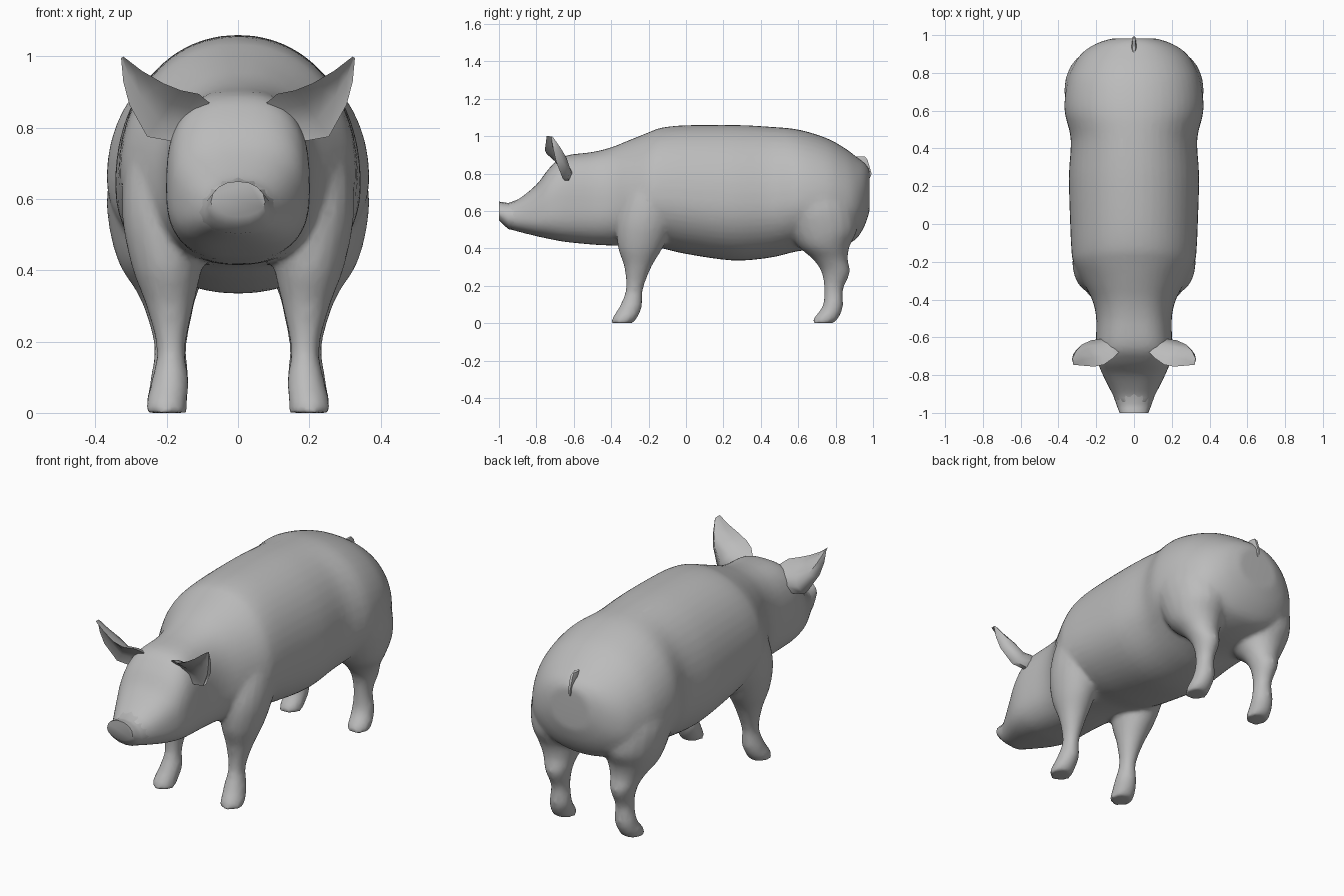
import bpy
import bmesh
import math
from mathutils import Vector

cube = bpy.data.objects.get("Cube")
if cube:
    bpy.data.objects.remove(cube, do_unlink=True)

# One plain skin colour
skin = bpy.data.materials.new("grey_skin")
skin.use_nodes = True
grey = (0.5, 0.5, 0.5, 1.0)
skin.diffuse_color = grey
skin.node_tree.nodes["Principled BSDF"].inputs["Base Color"].default_value = grey


def loft(bm, rings):
    """Skin a closed tube through rings of equal point count."""
    loops = [[bm.verts.new(p) for p in ring] for ring in rings]
    faces = [bm.faces.new(loops[0]), bm.faces.new(loops[-1])]
    for a, b in zip(loops, loops[1:]):
        n = len(a)
        for i in range(n):
            j = (i + 1) % n
            faces.append(bm.faces.new((a[i], a[j], b[j], b[i])))
    bmesh.ops.recalc_face_normals(bm, faces=faces)


def refine(stations, steps=4):
    """Smooth spline through the stations, keeping every one of them."""
    rows = [stations[0], *stations, stations[-1]]
    result = []
    for p, q, r, s in zip(rows, rows[1:], rows[2:], rows[3:]):
        for k in range(steps):
            t = k / steps
            result.append([
                b + t * (c - a) / 2
                + t * t * (a - 2.5 * b + 2 * c - d / 2)
                + t ** 3 * (1.5 * (b - c) + (d - a) / 2)
                for a, b, c, d in zip(p, q, r, s)])
    return result + [stations[-1]]


def make_object(name, bm, angle=None):
    mesh = bpy.data.meshes.new(name)
    bm.to_mesh(mesh)
    bm.free()
    mesh.materials.append(skin)
    obj = bpy.data.objects.new(name, mesh)
    bpy.context.collection.objects.link(obj)
    if angle:
        bpy.ops.object.select_all(action='DESELECT')
        obj.select_set(True)
        bpy.context.view_layer.objects.active = obj
        bpy.ops.object.shade_smooth_by_angle(angle=math.radians(angle))
    return obj


def upright_ring(y, low, high, half, power=2.1, sides=48):
    """Egg-shaped section across the body, widest below the middle."""
    centre = low + 0.42 * (high - low)
    ring = []
    for i in range(sides):
        t = math.tau * i / sides
        c, s = math.cos(t), math.sin(t)
        x = half * math.copysign(abs(c) ** (2 / power), c)
        k = math.copysign(abs(s) ** (2 / power), s)
        z = centre + k * ((high - centre) if s > 0 else (centre - low))
        ring.append(Vector((x, y, z)))
    return ring


def level_ring(side, z, x0, x1, y0, y1, sides=20):
    """Rounded horizontal section of a leg."""
    ring = []
    for i in range(sides):
        t = math.tau * i / sides
        x = (x0 + x1) / 2 + (x1 - x0) / 2 * math.cos(t)
        y = (y0 + y1) / 2 + (y1 - y0) / 2 * math.sin(t)
        ring.append(Vector((side * x, y, z)))
    return ring


# Trunk and head stations: y, underside, top, half width, squareness
TRUNK = [
    (-.95, .505, .645, .09, 2.2), (-.9, .49, .66, .115, 2.3),
    (-.8, .465, .74, .165, 2.6), (-.73, .45, .83, .192, 2.7),
    (-.65, .435, .893, .202, 2.7), (-.5, .42, .915, .2, 2.5),
    (-.4, .415, .94, .222, 2.3), (-.3, .415, .98, .275, 2.1),
    (-.2, .41, 1.02, .322, 2.1), (-.13, .4, 1.045, .332, 2.1),
    (0, .37, 1.058, .338, 2.1), (.25, .335, 1.06, .345, 2.1),
    (.45, .35, 1.05, .335, 2.1), (.6, .385, 1.035, .368, 2.1),
    (.75, .4, .99, .355, 2.1), (.85, .42, .935, .315, 2.1),
    (.91, .45, .89, .27, 2.1), (.955, .52, .855, .2, 2.1),
    (.982, .6, .82, .12, 2),
]

# Leg stations from sole to shoulder or hip: z, x inner, x outer, y front, y back
FRONT_LEG = [
    (0, .143, .257, -.4, -.285), (.03, .143, .257, -.392, -.26),
    (.09, .138, .243, -.355, -.235), (.18, .148, .228, -.322, -.23),
    (.3, .125, .258, -.33, -.185), (.41, .1, .298, -.365, -.12),
    (.55, .08, .325, -.37, -.06), (.7, .1, .315, -.32, -.04),
    (.82, .13, .26, -.25, -.08),
]
HIND_LEG = [
    (0, .143, .257, .675, .79), (.03, .143, .257, .685, .817),
    (.09, .138, .247, .73, .84), (.18, .145, .235, .738, .84),
    (.27, .13, .255, .725, .877), (.34, .112, .285, .68, .865),
    (.41, .08, .33, .6, .875), (.5, .06, .358, .54, .915),
    (.62, .08, .368, .5, .9), (.76, .13, .33, .55, .84),
]

# Body: trunk, head and four legs fused into one smooth skin
bm = bmesh.new()
loft(bm, [upright_ring(*station) for station in refine(TRUNK)])
for side in (-1, 1):
    for leg in (FRONT_LEG, HIND_LEG):
        loft(bm, [level_ring(side, *station) for station in refine(leg)])
body = make_object("body", bm)
fuse = body.modifiers.new("fuse", 'REMESH')
fuse.mode = 'VOXEL'
fuse.voxel_size = 0.012
fuse.use_smooth_shade = True
soften = body.modifiers.new("soften", 'SMOOTH')
soften.factor = 0.5
soften.iterations = 8
reduce = body.modifiers.new("reduce", 'DECIMATE')
reduce.ratio = 0.3

# Snout: tapered muzzle tip with a crisp flat nose disc
bm = bmesh.new()
SNOUT = [(-.88, .488, .668, .12), (-.95, .503, .642, .095),
         (-.975, .525, .646, .086), (-1, .55, .65, .076)]
loft(bm, [upright_ring(*station, sides=16) for station in SNOUT])
make_object("snout", bm, 50)

# Ears: cupped leaves, each station gives inner edge, outer edge and depth
EAR = [
    ((.08, -.68, .87), (.15, -.65, .76), .05),
    ((.11, -.71, .895), (.2, -.65, .765), .06),
    ((.16, -.745, .905), (.255, -.66, .775), .07),
    ((.21, -.755, .925), (.305, -.695, .865), .075),
    ((.27, -.75, .96), (.322, -.71, .93), .05),
    ((.322, -.745, 1.0), (.328, -.72, .995), .015),
]


def ear_ring(side, inner, outer, depth):
    a, b = Vector(inner), Vector(outer)
    back = Vector((0, depth, 0))
    points = [a, a.lerp(b, .1) + back * .55, a.lerp(b, .35) + back,
              a.lerp(b, .7) + back, b + back * .4,
              b, a.lerp(b, .65) + back * .3, a.lerp(b, .3) + back * .25]
    return [Vector((side * p.x, p.y, p.z)) for p in points]


for side, name in ((1, "left_ear"), (-1, "right_ear")):
    bm = bmesh.new()
    loft(bm, [ear_ring(side, *station) for station in EAR])
    make_object(name, bm, 60)

# Tail: short thin flap hanging from the rump
bm = bmesh.new()
loft(bm, [level_ring(1, z, -w, w, y0, y1, 6)
          for z, w, y0, y1 in ((.775, .006, .96, .985), (.8, .012, .95, .995),
                               (.875, .014, .9, .975), (.89, .008, .9, .96))])
make_object("tail", bm, 50)
